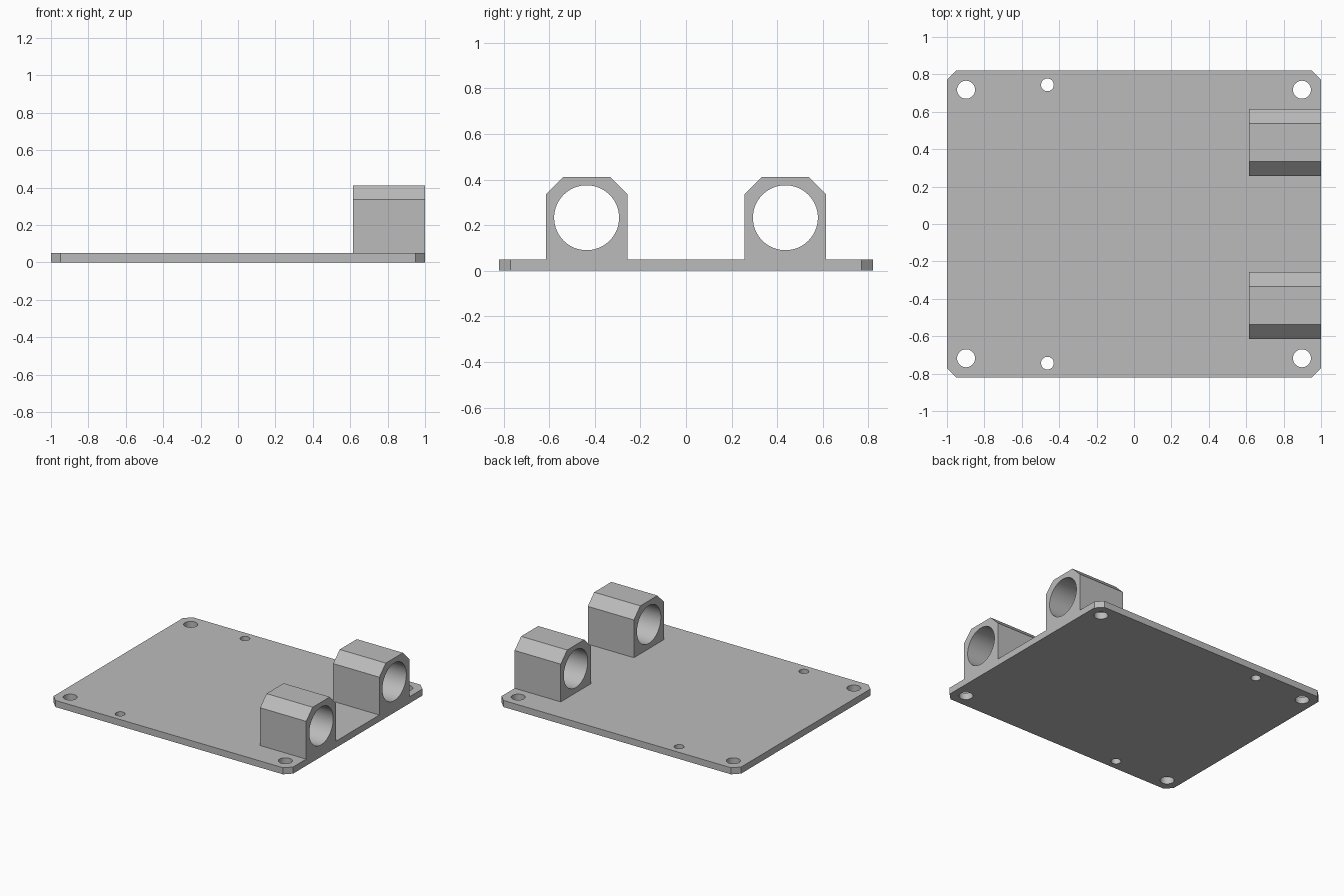
import bpy
import bmesh
import math
from mathutils import Matrix, Vector

cube = bpy.data.objects.get("Cube")
if cube:
    bpy.data.objects.remove(cube, do_unlink=True)

HALF_X, HALF_Y, THICK, CORNER = 1.0, 0.82, 0.05, 0.05
BLOCK_X, BLOCK_Y, BLOCK_HALF = 0.615, 0.436, 0.179
BLOCK_TOP, BEVEL = 0.412, 0.077
BORE_Z, BORE_R = 0.2325, 0.1425

grey = bpy.data.materials.new("mid grey")
grey.use_nodes = True
colour = (0.5, 0.5, 0.5, 1)
grey.diffuse_color = colour
grey.node_tree.nodes["Principled BSDF"].inputs["Base Color"].default_value = colour


def add_object(name, bm):
    bmesh.ops.recalc_face_normals(bm, faces=bm.faces)
    mesh = bpy.data.meshes.new(name)
    bm.to_mesh(mesh)
    bm.free()
    mesh.materials.append(grey)
    obj = bpy.data.objects.new(name, mesh)
    bpy.context.collection.objects.link(obj)
    return obj


def extrude_profile(name, points, offset):
    bm = bmesh.new()
    face = bm.faces.new([bm.verts.new(p) for p in points])
    result = bmesh.ops.extrude_face_region(bm, geom=[face], use_keep_orig=True)
    verts = [v for v in result["geom"] if isinstance(v, bmesh.types.BMVert)]
    bmesh.ops.translate(bm, verts=verts, vec=Vector(offset))
    return add_object(name, bm)


def cylinder(name, radius, depth, centre, along_x=False):
    bm = bmesh.new()
    matrix = Matrix.Translation(centre)
    if along_x:
        matrix = matrix @ Matrix.Rotation(math.pi / 2, 4, "Y")
    bmesh.ops.create_cone(bm, cap_ends=True, segments=64, radius1=radius,
                          radius2=radius, depth=depth, matrix=matrix)
    obj = add_object(name, bm)
    obj.hide_render = True
    return obj


def combine(target, other, operation):
    mod = target.modifiers.new(operation.lower(), "BOOLEAN")
    mod.operation = operation
    mod.solver = "EXACT"
    mod.object = other
    bpy.context.view_layer.objects.active = target
    bpy.ops.object.modifier_apply(modifier=mod.name)
    bpy.data.objects.remove(other, do_unlink=True)


# Base plate with clipped corners
ix, iy = HALF_X - CORNER, HALF_Y - CORNER
outline = [(-ix, -HALF_Y), (ix, -HALF_Y), (HALF_X, -iy), (HALF_X, iy),
           (ix, HALF_Y), (-ix, HALF_Y), (-HALF_X, iy), (-HALF_X, -iy)]
plate = extrude_profile("mounting_plate", [(x, y, 0) for x, y in outline],
                        (0, 0, THICK))

# Two bevelled rod holders, merged into the plate
for side in (-1, 1):
    shoulder = BLOCK_TOP - BEVEL
    flat = BLOCK_HALF - BEVEL
    section = [(-BLOCK_HALF, THICK / 2), (BLOCK_HALF, THICK / 2),
               (BLOCK_HALF, shoulder), (flat, BLOCK_TOP),
               (-flat, BLOCK_TOP), (-BLOCK_HALF, shoulder)]
    holder = extrude_profile(
        "rod_holder", [(BLOCK_X, side * BLOCK_Y + y, z) for y, z in section],
        (HALF_X - BLOCK_X, 0, 0))
    bore = cylinder("bore_cutter", BORE_R, 1,
                    (0.8, side * BLOCK_Y, BORE_Z), along_x=True)
    combine(holder, bore, "DIFFERENCE")
    combine(plate, holder, "UNION")

# Screw holes: four at the corners, two smaller ones along the edges
for x, y, radius in ((-0.898, 0.718, 0.048), (0.898, 0.718, 0.048),
                     (-0.463, 0.744, 0.034)):
    for side in (-1, 1):
        hole = cylinder("hole_cutter", radius, 0.3, (x, side * y, 0))
        combine(plate, hole, "DIFFERENCE")

# Tidy coplanar faces and smooth only the round walls
bm = bmesh.new()
bm.from_mesh(plate.data)
bmesh.ops.remove_doubles(bm, verts=bm.verts, dist=0.0001)
bmesh.ops.dissolve_limit(bm, angle_limit=math.radians(1),
                         verts=bm.verts, edges=bm.edges)
bm.to_mesh(plate.data)
bm.free()
bpy.ops.object.select_all(action="DESELECT")
plate.select_set(True)
bpy.context.view_layer.objects.active = plate
bpy.ops.object.shade_smooth_by_angle(angle=math.radians(30))
